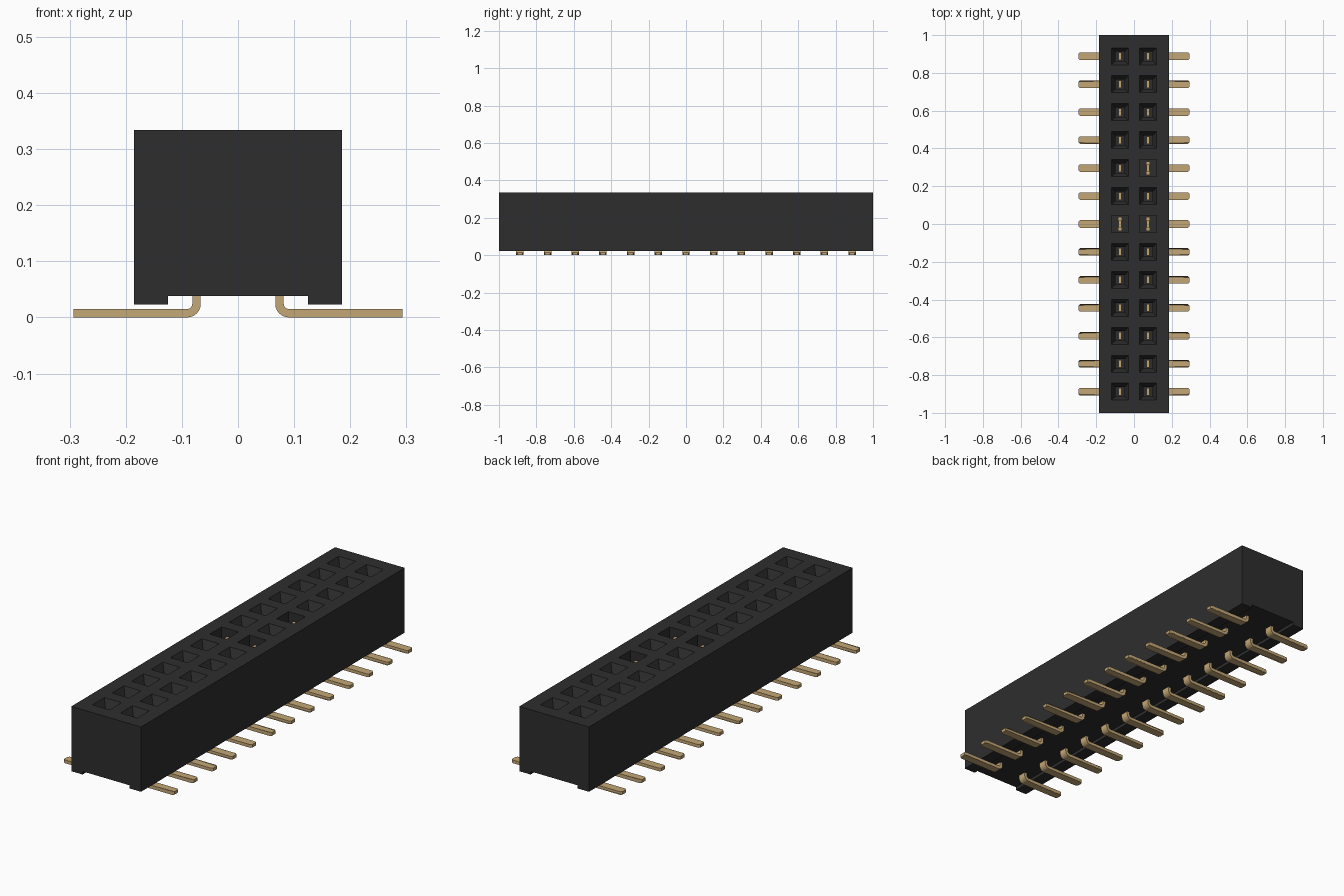
import bpy, bmesh, math
from mathutils import Vector, Matrix

if "Cube" in bpy.data.objects:
    bpy.data.objects.remove(bpy.data.objects["Cube"])


def material(name, rgb):
    m = bpy.data.materials.new(name)
    m.use_nodes = True
    m.diffuse_color = (*rgb, 1)
    m.node_tree.nodes["Principled BSDF"].inputs["Base Color"].default_value = (*rgb, 1)
    return m


BLACK = material("black plastic", (0.027, 0.027, 0.027))
GOLD = material("gold metal", (0.55, 0.39, 0.18))

ROWS, PITCH, COL = 13, 0.148, 0.074
HALF_X, TOP = 0.185, 0.334
MOUTH, THROAT = 0.09, 0.05          # socket opening and inner shaft widths
ROW_Y = [(i - (ROWS - 1) / 2) * PITCH for i in range(ROWS)]
OPEN_SOCKETS = {(-1, 6), (1, 6), (1, 8)}   # straight sockets with exposed contacts


def finish(bm, name, mat):
    bmesh.ops.recalc_face_normals(bm, faces=bm.faces)
    mesh = bpy.data.meshes.new(name)
    bm.to_mesh(mesh)
    bm.free()
    mesh.materials.append(mat)
    ob = bpy.data.objects.new(name, mesh)
    bpy.context.collection.objects.link(ob)
    return ob


def extrude_profile(bm, points, y0, y1):
    """Extrude an xz outline along y."""
    face = bm.faces.new([bm.verts.new((x, y0, z)) for x, z in points])
    new = bmesh.ops.extrude_face_region(bm, geom=[face])["geom"]
    verts = [v for v in new if isinstance(v, bmesh.types.BMVert)]
    bmesh.ops.translate(bm, verts=verts, vec=(0, y1 - y0, 0))


def push_down(bm, face, scale, depth):
    """Extrude a face into a pocket and return its floor."""
    floor = bmesh.ops.extrude_discrete_faces(bm, faces=[face])["faces"][0]
    c = floor.calc_center_median()
    bmesh.ops.scale(bm, verts=floor.verts, vec=(scale, scale, 1),
                    space=Matrix.Translation(-c))
    bmesh.ops.translate(bm, verts=floor.verts, vec=(0, 0, -depth))
    return floor


# Housing: block with a channel underneath
bm = bmesh.new()
extrude_profile(bm, [(-HALF_X, 0.023), (-0.125, 0.023), (-0.125, 0.038),
                     (0.125, 0.038), (0.125, 0.023), (HALF_X, 0.023),
                     (HALF_X, TOP), (-HALF_X, TOP)], -1, 1)


def top_faces():
    bm.normal_update()
    return [f for f in bm.faces if all(v.co.z > TOP - 1e-4 for v in f.verts)]


# Cut the top face into a grid that outlines every socket
cuts = [((s * COL + e * MOUTH / 2, 0, 0), (1, 0, 0)) for s in (-1, 1) for e in (-1, 1)]
cuts += [((0, y + e * MOUTH / 2, 0), (0, 1, 0)) for y in ROW_Y for e in (-1, 1)]
for co, no in cuts:
    faces = top_faces()
    geom = {g for f in faces for g in (*f.verts, *f.edges)} | set(faces)
    bmesh.ops.bisect_plane(bm, geom=list(geom), plane_co=co, plane_no=no, dist=1e-5)

# Sink the sockets: a tapered mouth, then a square shaft
for face in top_faces():
    c = face.calc_center_median()
    row = min(range(ROWS), key=lambda i: abs(ROW_Y[i] - c.y))
    if abs(abs(c.x) - COL) > 0.01 or abs(c.y - ROW_Y[row]) > 0.01:
        continue
    if (int(math.copysign(1, c.x)), row) in OPEN_SOCKETS:
        push_down(bm, face, 1, 0.28)
    else:
        push_down(bm, push_down(bm, face, THROAT / MOUTH, 0.045), 1, 0.235)
finish(bm, "housing", BLACK)

# Contact pin: upright blade, rounded bend, flat foot with a tapered tip
T, W, INNER, OUTER, TIP = 0.015, 0.04, 0.009, 0.024, 0.293
X_IN = COL - T / 2
BEND = (X_IN + OUTER, OUTER)
angles = [math.pi + math.pi / 2 * i / 6 for i in range(7)]


def arc(r):
    return [(BEND[0] + r * math.cos(a), BEND[1] + r * math.sin(a)) for a in angles]


profile = ([(X_IN, 0.26)] + arc(OUTER) + [(TIP - 0.007, 0), (TIP, 0), (TIP, T), (TIP - 0.007, T)]
           + arc(INNER)[::-1] + [(X_IN + T, 0.26)])
for side, label in ((1, "left"), (-1, "right")):
    for row, y in enumerate(ROW_Y):
        bm = bmesh.new()
        extrude_profile(bm, profile, -W / 2, W / 2)
        for v in bm.verts:
            if v.co.x > TIP - 1e-4:
                v.co.y *= 0.65
        # Forked contact showing in the open sockets
        if (side, row) in OPEN_SOCKETS:
            for e in (-1, 1):
                y0, y1 = sorted((e * 0.016, e * 0.036))
                extrude_profile(bm, [(COL - 0.01, 0.2), (COL + 0.01, 0.2),
                                     (COL + 0.01, 0.3), (COL - 0.01, 0.3)], y0, y1)
        for v in bm.verts:
            v.co = Vector((v.co.x * side, v.co.y + y, v.co.z))
        finish(bm, f"{label}_pin_{row + 1}", GOLD)
